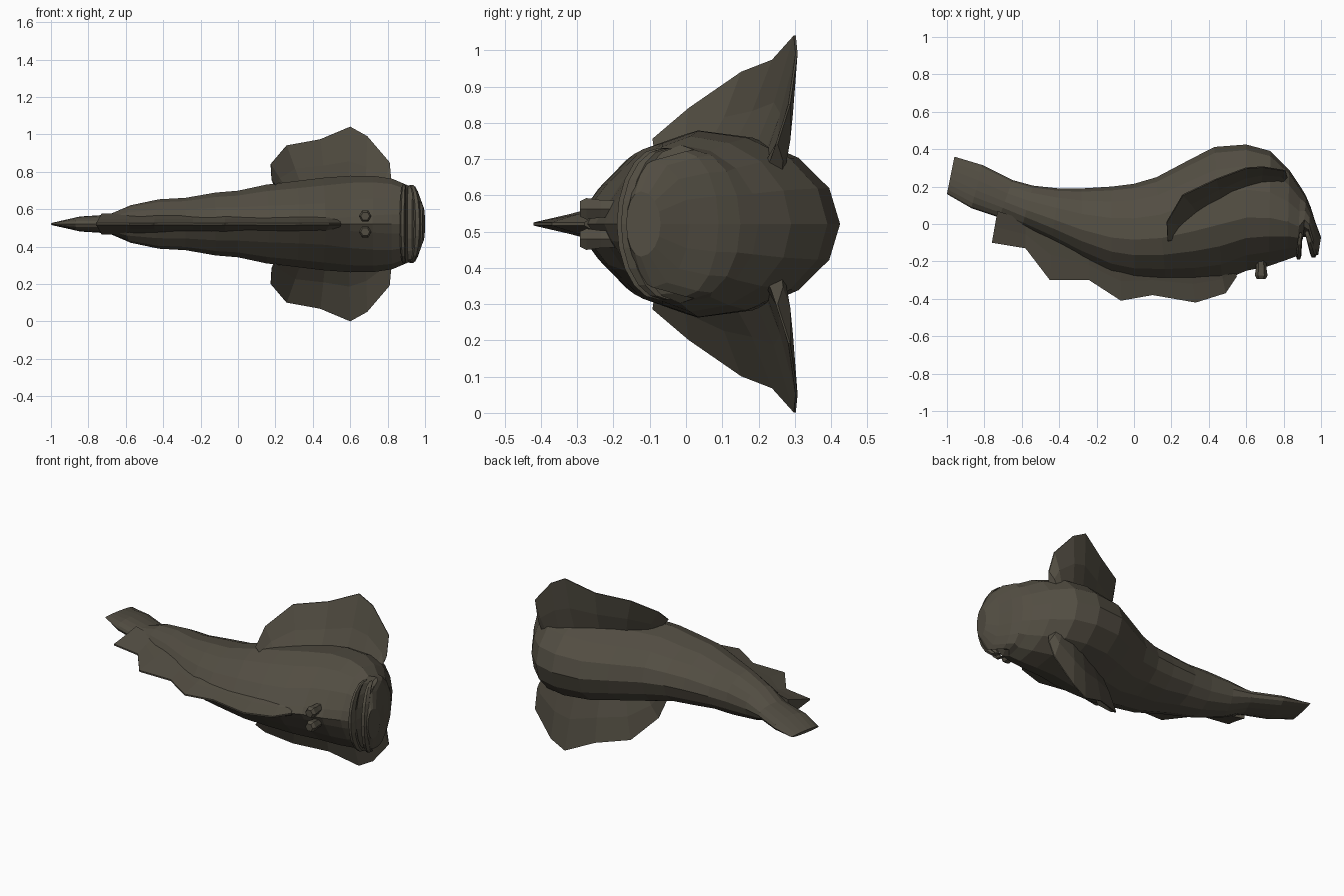
import bpy, bmesh, math
from mathutils import Vector

MID = 0.521  # height of the symmetry plane (the fish lies on its side)

skin = bpy.data.materials.new("dark_olive_skin")
skin.diffuse_color = (0.085, 0.075, 0.055, 1)


def make_object(name, bm):
    bmesh.ops.recalc_face_normals(bm, faces=bm.faces)
    me = bpy.data.meshes.new(name)
    bm.to_mesh(me)
    bm.free()
    me.materials.append(skin)
    ob = bpy.data.objects.new(name, me)
    bpy.context.collection.objects.link(ob)
    return ob


def loft(name, rings):
    """Skin a list of equally long closed rings and cap both ends."""
    bm = bmesh.new()
    vs = [[bm.verts.new(p) for p in r] for r in rings]
    n = len(rings[0])
    for a, b in zip(vs, vs[1:]):
        for i in range(n):
            j = (i + 1) % n
            bm.faces.new((a[i], a[j], b[j], b[i]))
    bm.faces.new(vs[0])
    bm.faces.new(vs[-1])
    return make_object(name, bm)


def section(xb, yb, xt, yt, w, k, f=0.42, n=16):
    """Cross-section: back point, belly point, half width, sharpness of the back."""
    pts = []
    for i in range(n):
        t = 2 * math.pi * i / n
        s, c = math.sin(t - math.pi / 2), math.cos(t - math.pi / 2)
        u = f + (s * f if s < 0 else s * (1 - f))
        z = w * math.copysign(abs(c) ** (k if s < 0 else 1.0), c)
        pts.append((xb + (xt - xb) * u, yb + (yt - yb) * u, MID + z))
    return pts


# Body with tail: back x,y / belly x,y / half width / back sharpness
stations = [
    (-1.0, 0.16, -0.96, 0.36, 0.008, 1), (-0.87, 0.085, -0.81, 0.315, 0.04, 1),
    (-0.72, 0.035, -0.65, 0.235, 0.05, 1.2), (-0.60, -0.02, -0.54, 0.205, 0.10, 1.4),
    (-0.44, -0.10, -0.40, 0.19, 0.132, 1.6), (-0.28, -0.19, -0.28, 0.19, 0.14, 1.7),
    (-0.12, -0.27, -0.12, 0.20, 0.168, 1.9), (0.0, -0.30, 0.0, 0.215, 0.178, 2.0),
    (0.17, -0.31, 0.12, 0.25, 0.21, 2.2), (0.33, -0.315, 0.29, 0.34, 0.23, 2.3),
    (0.47, -0.305, 0.43, 0.412, 0.247, 2.3), (0.60, -0.25, 0.60, 0.425, 0.258, 2.0),
    (0.72, -0.225, 0.73, 0.39, 0.257, 1.8), (0.82, -0.19, 0.83, 0.29, 0.242, 1.6),
    (0.875, -0.17, 0.89, 0.20, 0.218, 1.5), (0.905, -0.07, 0.92, 0.15, 0.205, 1),
    (0.93, -0.07, 0.945, 0.09, 0.20, 1), (0.955, -0.165, 0.97, 0.01, 0.175, 1.2),
    (0.985, -0.165, 1.0, -0.07, 0.09, 1)]
loft("body", [section(*s) for s in stations])


def fin(name, base, rim, offset, mid_pull):
    """Wedge-shaped fin: thick at the base, sharp at the rim."""
    off = Vector(offset)
    rings = []
    for b, r in zip(base, rim):
        b, r = Vector(b), Vector(r)
        m = b.lerp(r, 0.5) + Vector(mid_pull)
        rings.append([b - off, m - off * 0.5, r - off * 0.08,
                      r + off * 0.08, m + off * 0.5, b + off])
    return loft(name, rings)


# Dorsal fin along the ridge
rim = [(-0.76, -0.10), (-0.58, -0.13), (-0.45, -0.30), (-0.24, -0.30),
       (-0.07, -0.41), (0.10, -0.38), (0.33, -0.42), (0.49, -0.37), (0.55, -0.28)]
base = [(-0.73, 0.07), (-0.58, 0.02), (-0.44, -0.03), (-0.24, -0.14),
        (-0.07, -0.2), (0.10, -0.22), (0.30, -0.22), (0.46, -0.22), (0.53, -0.2)]
fin("dorsal_fin", [(x, y, MID) for x, y in base],
    [(x, y, MID) for x, y in rim], (0, 0, 0.055), (0, 0, 0))

# Pectoral fins, one each side
rim = [(0.18, -0.09, 0.235), (0.175, 0.01, 0.32), (0.26, 0.155, 0.42), (0.44, 0.24, 0.453),
       (0.60, 0.30, 0.52), (0.69, 0.305, 0.47), (0.81, 0.285, 0.33), (0.82, 0.25, 0.22)]
base = [(0.22, -0.07, 0.17), (0.26, 0.0, 0.17), (0.34, 0.07, 0.17), (0.46, 0.14, 0.17),
        (0.58, 0.20, 0.15), (0.67, 0.23, 0.14), (0.75, 0.235, 0.13), (0.78, 0.23, 0.13)]
for side, tag in ((1, "upper"), (-1, "lower")):
    flip = lambda pts: [(x, y, MID + side * z) for x, y, z in pts]
    fin("pectoral_fin_" + tag, flip(base), flip(rim), (0.012, -0.035, 0), (0, 0.01, 0))

    # Stubby eye on the crown
    eye = []
    for y, r in ((-0.18, 0.026), (-0.235, 0.028), (-0.275, 0.034), (-0.293, 0.024)):
        eye.append([(0.68 + r * math.cos(a), y, MID + side * 0.042 + r * math.sin(a))
                    for a in (math.tau * i / 6 for i in range(6))])
    loft("eye_" + tag, eye)


def lip(name, centre, corner, half, rx, ry):
    """Curved lip swept across the mouth."""
    rings = []
    for i in range(11):
        a = math.pi * (i / 10 - 0.5)
        u = math.cos(a)
        x = corner[0] + (centre[0] - corner[0]) * u
        y = corner[1] + (centre[1] - corner[1]) * u
        k = 0.55 + 0.45 * u
        rings.append([(x + rx * k * math.cos(t), y + ry * k * math.sin(t),
                       MID + half * math.sin(a))
                      for t in (math.tau * j / 6 for j in range(6))])
    loft(name, rings)


# Lips either side of the mouth gap
lip("upper_lip", (0.88, -0.165), (0.89, -0.06), 0.21, 0.016, 0.03)
lip("lower_lip", (0.96, -0.155), (0.925, -0.05), 0.208, 0.02, 0.028)
